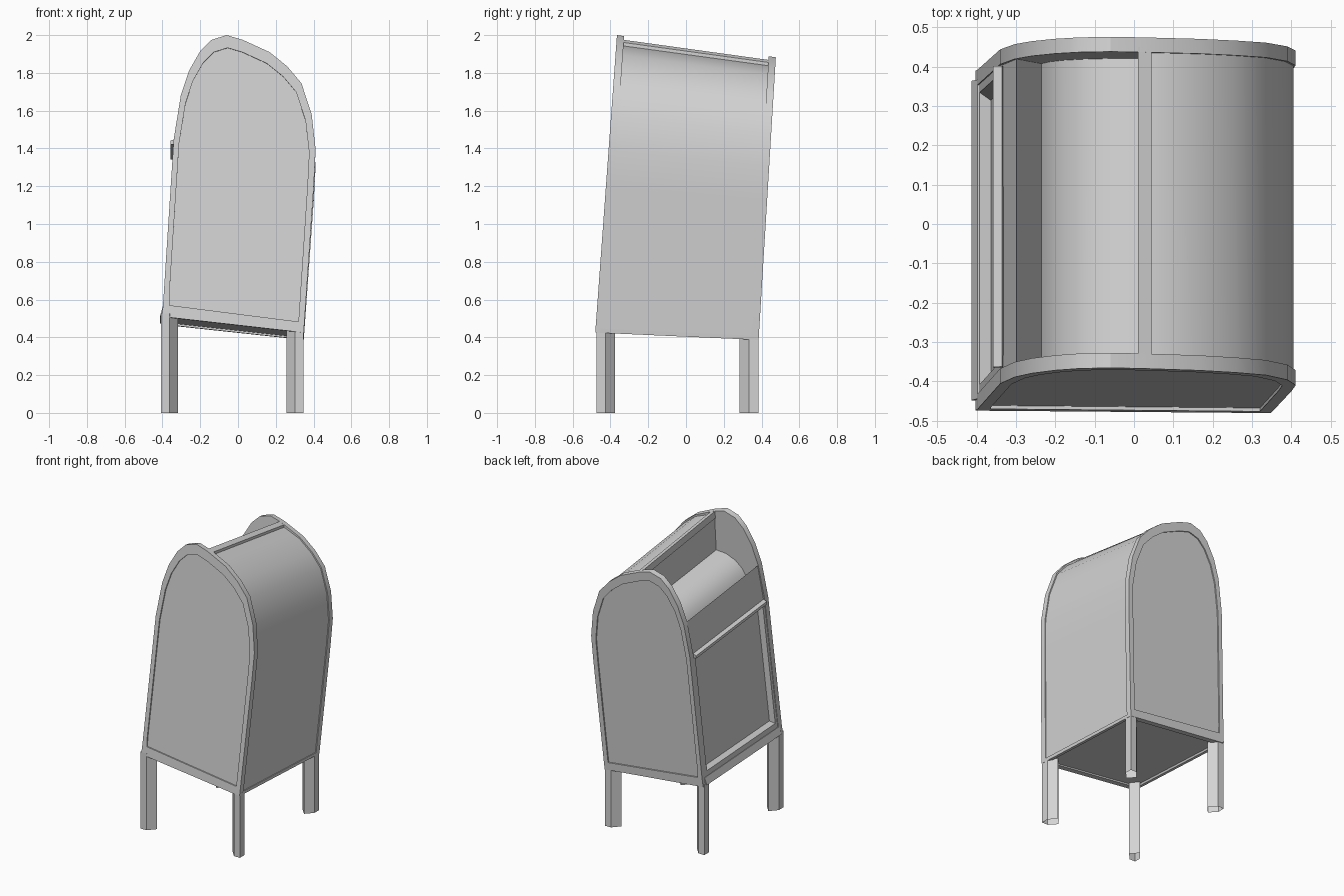
import bpy
import bmesh
import math

cube = bpy.data.objects.get("Cube")
if cube:
    bpy.data.objects.remove(cube, do_unlink=True)

metal = bpy.data.materials.new("grey metal")
metal.use_nodes = True
metal.diffuse_color = (0.65, 0.65, 0.65, 1)
metal.node_tree.nodes["Principled BSDF"].inputs["Base Color"].default_value = (0.65, 0.65, 0.65, 1)


def place(x, z, t):
    """Crooked box space: t runs from the front (0) to the back (1)."""
    zb = z - t * (0.04 + 0.05 * (z - 0.45))
    front = -0.475 + 0.073 * (z - 0.5)
    back = 0.387 + 0.061 * (zb - 0.43)
    return (x, front + (back - front) * t, zb)


def loft(name, loops, capped=True):
    """Skin through matching loops of points."""
    bm = bmesh.new()
    rings = [[bm.verts.new(p) for p in loop] for loop in loops]
    n = len(rings[0])
    for a, b in zip(rings, rings[1:]):
        for i in range(n):
            j = (i + 1) % n
            bm.faces.new((a[i], a[j], b[j], b[i]))
    if capped:
        bm.faces.new(rings[0])
        bm.faces.new(rings[-1])
    bmesh.ops.recalc_face_normals(bm, faces=bm.faces)
    mesh = bpy.data.meshes.new(name)
    bm.to_mesh(mesh)
    bm.free()
    mesh.materials.append(metal)
    obj = bpy.data.objects.new(name, mesh)
    bpy.context.collection.objects.link(obj)
    bpy.ops.object.select_all(action="DESELECT")
    obj.select_set(True)
    bpy.context.view_layer.objects.active = obj
    bpy.ops.object.shade_smooth_by_angle(angle=math.radians(32))


def section(points, t):
    return [place(x, z, t) for x, z in points]


def beam(name, points, t0=0.03, t1=0.97):
    loft(name, [section(points, t0), section(points, t1)])


def shrink(points, k):
    return [(x * k, 1.2 + (z - 1.2) * k) for x, z in points]


# Lopsided arch shared by the end panels and the shell
left_side = [(-0.403, 0.51), (-0.397, 0.57), (-0.34, 1.45), (-0.303, 1.68)]
crown = [(-0.26, 1.81), (-0.20, 1.915), (-0.14, 1.975), (-0.06, 2.0), (0.025, 1.975)]
right_side = [(0.167, 1.91), (0.26, 1.835), (0.336, 1.745), (0.39, 1.58),
              (0.411, 1.395), (0.401, 1.2), (0.348, 0.425)]
arch = left_side + crown + right_side
inner = [(-0.363, 0.57)] + shrink(arch[1:-1], 0.916) + [(0.32, 0.483)]

# End panels: raised rim around a slightly sunken sheet
for name, edge, d in (("front_panel", 0, 1), ("back_panel", 1, -1)):
    loft(name, [section(arch, edge + 0.045 * d), section(arch, edge),
                section(inner, edge), section(inner, edge + 0.01 * d)])

# Body with the curved chute cut into its upper side
chute = [(-0.235, 1.48), (-0.215, 1.56), (-0.18, 1.625), (-0.13, 1.67),
         (-0.06, 1.7), (0.015, 1.705)]
body = [(0.015, 1.95), (0.04, 1.95)] + shrink(right_side[:-1], 0.985)
body += [(0.343, 0.435), (-0.39, 0.52), (-0.36, 0.60), (-0.30, 1.38),
         (-0.335, 1.42), (-0.298, 1.68)] + chute
beam("body_shell", body)

# Frame bars between the end panels
beam("top_bar", [(0.01, 1.98), (0.045, 1.966), (0.045, 1.93), (0.01, 1.93)])
beam("right_base_bar", [(0.348, 0.425), (0.325, 0.428), (0.325, 0.445), (0.35, 0.447)])
beam("left_base_bar", [(-0.413, 0.515), (-0.385, 0.507), (-0.36, 0.56), (-0.398, 0.565)])


# Door frame with bevelled recess on the left wall
def door_loop(z0, z1, margin, depth):
    corners = ((z0, margin), (z0, 1 - margin), (z1, 1 - margin), (z1, margin))
    return [place(-0.397 + (z - 0.57) * 0.065 + depth, z, t) for z, t in corners]


loft("door", [door_loop(0.55, 1.43, 0.04, 0.03), door_loop(0.55, 1.43, 0.04, 0.003),
              door_loop(0.60, 1.41, 0.07, 0.003), door_loop(0.62, 1.395, 0.095, 0.03)])

# Ledge above the door
beam("door_ledge", [(-0.358, 1.425), (-0.358, 1.445), (-0.335, 1.455), (-0.33, 1.425)], 0.05, 0.95)

# Legs: open-ended five-sided posts with a wide inner face
post = [(0, 0), (0.045, 0), (0.09, 0.05), (0.045, 0.1), (0, 0.05)]
for name, x, y, sx, sy, top in (
        ("front_right_leg", -0.407, -0.475, 1, 1, 0.525),
        ("front_left_leg", 0.347, -0.475, -1, 1, 0.44),
        ("back_right_leg", -0.407, 0.383, 1, -1, 0.485),
        ("back_left_leg", 0.347, 0.383, -1, -1, 0.405)):
    loft(name, [[(x + sx * u, y + sy * v, z) for u, v in post] for z in (0, top)], capped=False)
